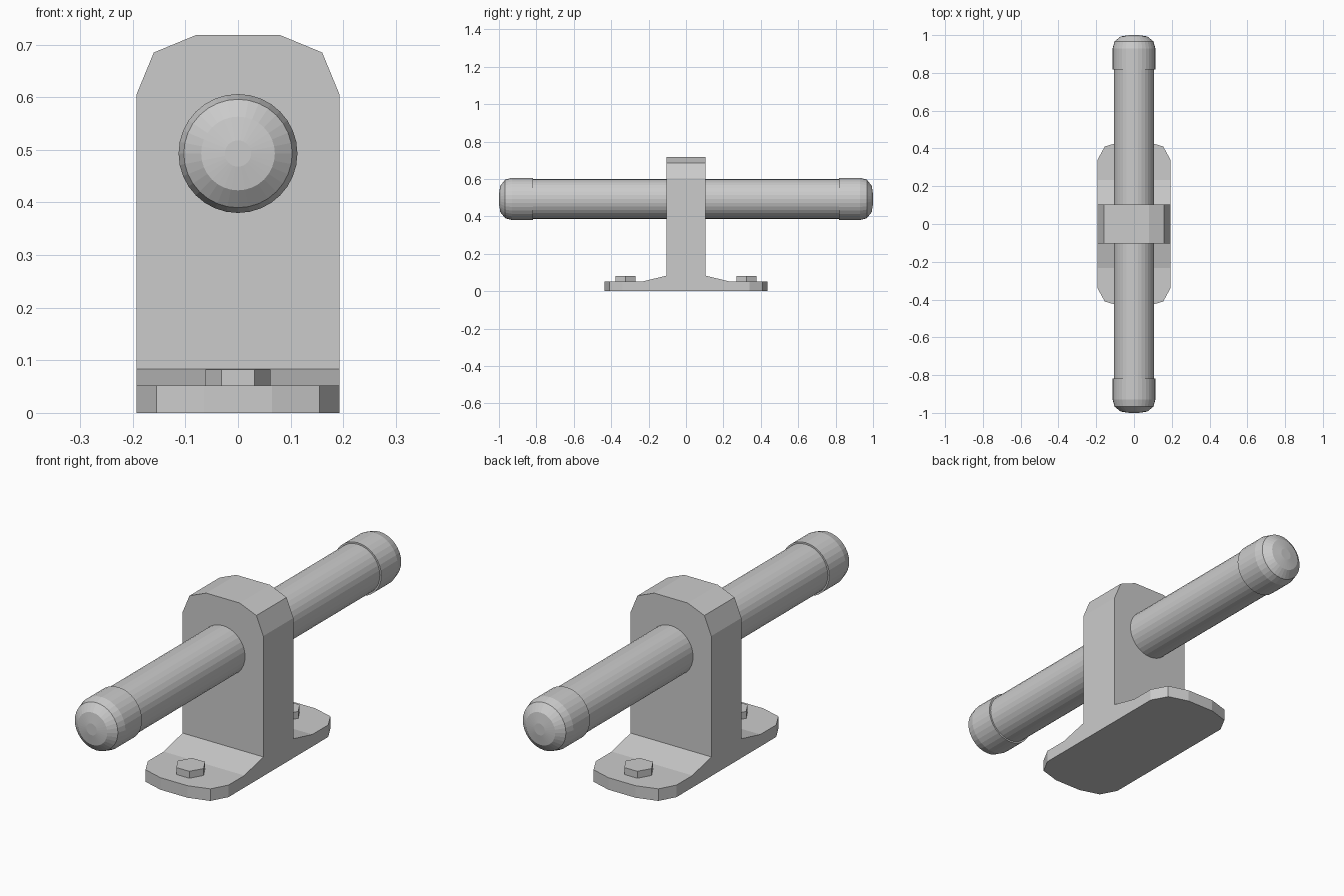
import bpy, bmesh
from math import cos, sin, pi
from mathutils import Vector

if "Cube" in bpy.data.objects:
    bpy.data.objects.remove(bpy.data.objects["Cube"])

ROD_Z = 0.493


def finish(name, bm):
    bmesh.ops.recalc_face_normals(bm, faces=bm.faces)
    mesh = bpy.data.meshes.new(name)
    bm.to_mesh(mesh)
    bm.free()
    ob = bpy.data.objects.new(name, mesh)
    bpy.context.collection.objects.link(ob)
    return ob


def extrude(bm, points, vec):
    face = bm.faces.new([bm.verts.new(p) for p in points])
    geom = bmesh.ops.extrude_face_region(bm, geom=[face], use_keep_orig=True)["geom"]
    bmesh.ops.translate(bm, vec=vec, verts=[g for g in geom if isinstance(g, bmesh.types.BMVert)])


def cut(bm, a, b, along):
    # Slice off the outside of the plane through a and b, then close the hole
    a, b = Vector(a), Vector(b)
    no = (b - a).cross(Vector(along))
    if no.dot(a - Vector((0, 0, 0.03))) < 0:
        no = -no
    bmesh.ops.bisect_plane(bm, geom=bm.verts[:] + bm.edges[:] + bm.faces[:],
                           plane_co=a, plane_no=no.normalized(), clear_outer=True)
    bmesh.ops.holes_fill(bm, edges=[e for e in bm.edges if e.is_boundary], sides=0)


def lathe(name, profile, sides=32):
    # Revolve (radius, y) points around the rod axis
    bm = bmesh.new()
    rings = [[bm.verts.new((r * cos(2 * pi * i / sides), y, ROD_Z + r * sin(2 * pi * i / sides)))
              for i in range(sides)] for r, y in profile]
    for p, q in zip(rings, rings[1:]):
        for i in range(sides):
            j = (i + 1) % sides
            bm.faces.new((p[i], p[j], q[j], q[i]))
    bm.faces.new(rings[0])
    bm.faces.new(rings[-1])
    return finish(name, bm)


def mirror_y(ob):
    mod = ob.modifiers.new("mirror", 'MIRROR')
    mod.use_axis = (False, True, False)


# Bracket: flared foot and upright in one profile, corners sliced to facets
W = 0.193
half = [(0.437, 0), (0.437, 0.052), (0.232, 0.052), (0.103, 0.083), (0.103, 0.718)]
outline = half + [(-y, z) for y, z in reversed(half)]
bm = bmesh.new()
extrude(bm, [(-W, y, z) for y, z in outline], (2 * W, 0, 0))
for s in (-1, 1):
    cut(bm, (s * W, 0, 0.605), (s * 0.16, 0, 0.685), (0, 1, 0))
    cut(bm, (s * 0.16, 0, 0.685), (s * 0.08, 0, 0.718), (0, 1, 0))
    for t in (-1, 1):
        cut(bm, (s * W, t * 0.34, 0), (s * 0.155, t * 0.41, 0), (0, 0, 1))
        cut(bm, (s * 0.155, t * 0.41, 0), (s * 0.065, t * 0.437, 0), (0, 0, 1))
finish("bracket", bm)

# Hexagonal bolt heads on the foot
bm = bmesh.new()
extrude(bm, [(0.062 * cos(i * pi / 3), 0.323 + 0.062 * sin(i * pi / 3), 0.045) for i in range(6)],
        (0, 0, 0.037))
mirror_y(finish("bolt_heads", bm))

# Rod through the upright with rounded end caps
lathe("rod", [(0.106, -0.85), (0.106, 0.85)])
mirror_y(lathe("end_caps", [(0.1, 0.817), (0.113, 0.817), (0.113, 0.93), (0.103, 0.967),
                            (0.07, 0.993), (0.025, 1.0)]))
